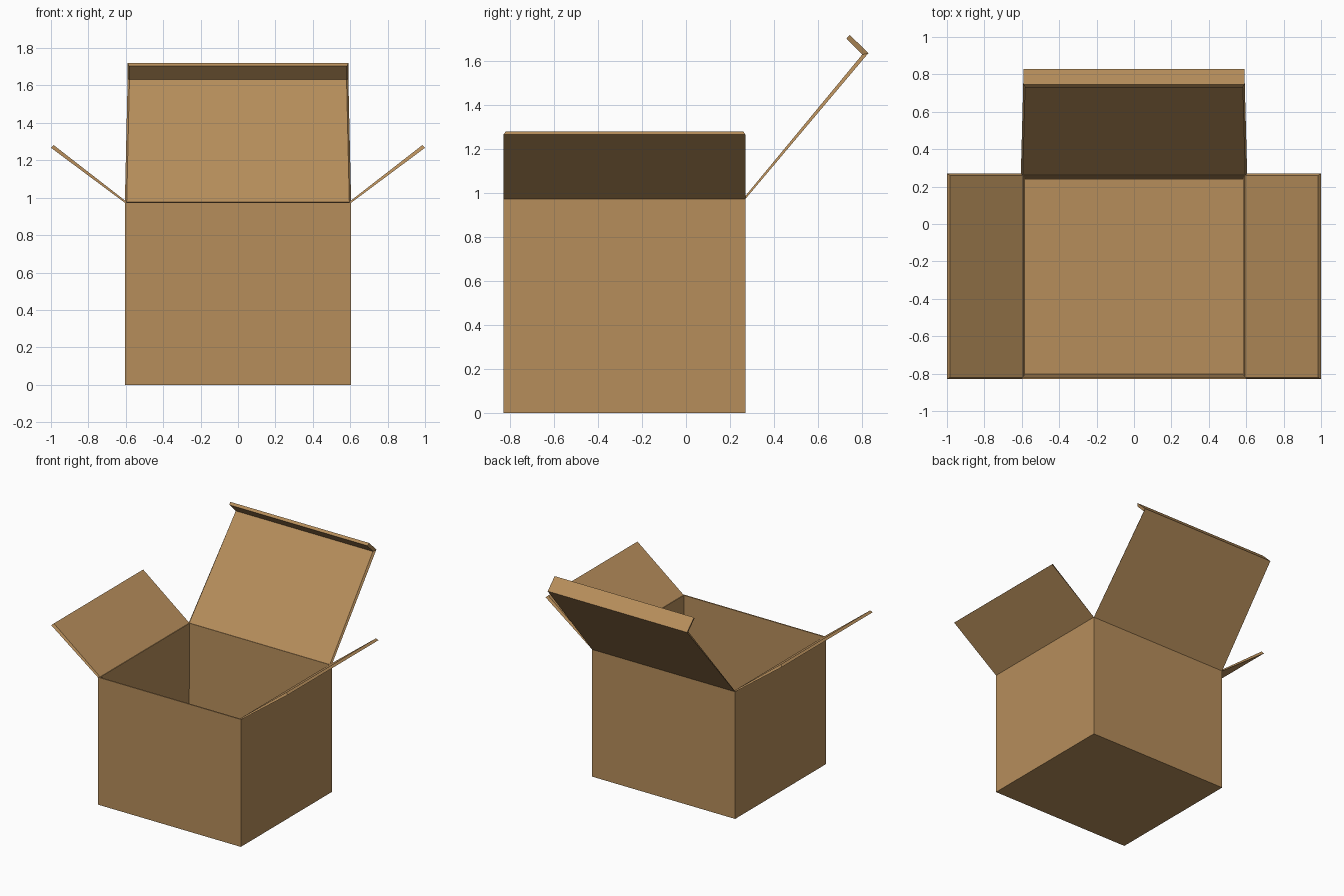
import bpy, bmesh

if "Cube" in bpy.data.objects:
    bpy.data.objects.remove(bpy.data.objects["Cube"])

card = bpy.data.materials.new("cardboard brown")
card.diffuse_color = (0.47, 0.27, 0.105, 1)
card.use_nodes = True
card.node_tree.nodes["Principled BSDF"].inputs["Base Color"].default_value = card.diffuse_color


def loft(name, rings):
    """Skin four-point rings one after another and cap both ends."""
    bm = bmesh.new()
    loops = [[bm.verts.new(p) for p in ring] for ring in rings]
    for a, b in zip(loops, loops[1:]):
        for i in range(4):
            j = (i + 1) % 4
            bm.faces.new((a[i], a[j], b[j], b[i]))
    bm.faces.new(loops[0])
    bm.faces.new(loops[-1])
    bmesh.ops.recalc_face_normals(bm, faces=bm.faces)
    me = bpy.data.meshes.new(name)
    bm.to_mesh(me)
    bm.free()
    me.materials.append(card)
    ob = bpy.data.objects.new(name, me)
    bpy.context.collection.objects.link(ob)
    return ob


def rect(hx, y0, y1, z):
    return [(-hx, y0, z), (hx, y0, z), (hx, y1, z), (-hx, y1, z)]


def strip(w0, y0, z0, w1, y1, z1):
    """Quad across x between two points of the side profile."""
    return [(-w0, y0, z0), (w0, y0, z0), (w1, y1, z1), (-w1, y1, z1)]


# open box, walls thinning toward the rim
loft("box_body", [rect(0.605, -0.83, 0.27, 0), rect(0.605, -0.83, 0.27, 0.975),
                  rect(0.592, -0.82, 0.26, 0.975), rect(0.582, -0.803, 0.238, 0.022)])

# side flaps leaning outward
for side, s in (("left", -1), ("right", 1)):
    outer = [(s * 0.605, -0.83, 0.973), (s * 0.605, 0.27, 0.973),
             (s * 1.0, 0.27, 1.267), (s * 1.0, -0.83, 1.267)]
    inner = [(s * 0.594, -0.82, 0.977), (s * 0.594, 0.26, 0.977),
             (s * 0.985, 0.26, 1.281), (s * 0.985, -0.82, 1.281)]
    loft(side + "_flap", [outer, inner])

# back lid leaning backward, with its folded lip
loft("lid", [strip(0.605, 0.27, 0.973, 0.59, 0.83, 1.637),
             strip(0.595, 0.261, 0.976, 0.58, 0.813, 1.644)])
loft("lid_lip", [strip(0.59, 0.83, 1.637, 0.59, 0.745, 1.72),
                 strip(0.582, 0.803, 1.63, 0.582, 0.73, 1.703)])
